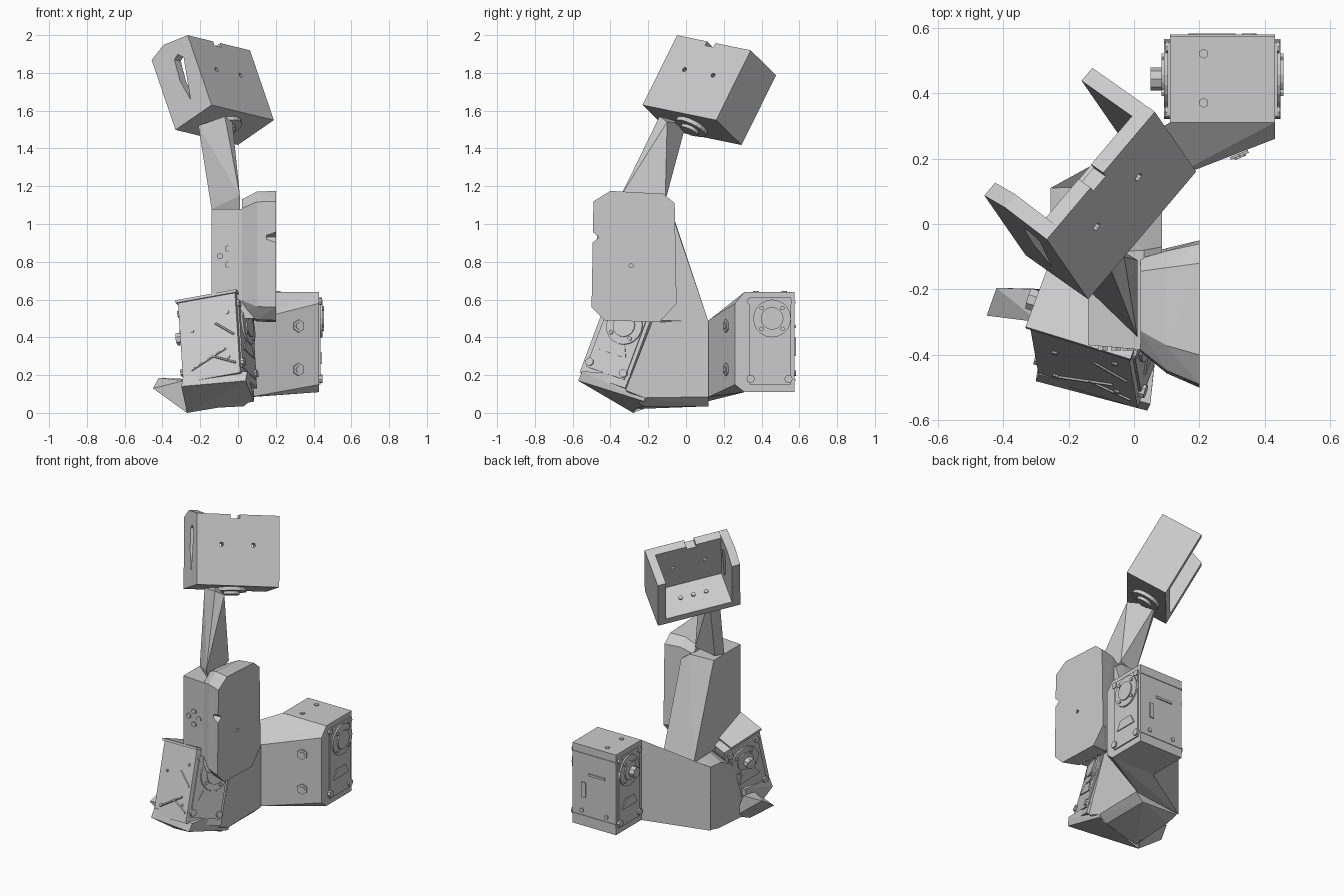
import bpy
import bmesh
from mathutils import Matrix, Vector

old = bpy.data.objects.get("Cube")
if old:
    bpy.data.objects.remove(old, do_unlink=True)

grey = bpy.data.materials.new("plain grey")
grey.use_nodes = True
grey.diffuse_color = (0.6, 0.6, 0.6, 1)
grey.node_tree.nodes["Principled BSDF"].inputs["Base Color"].default_value = (0.6, 0.6, 0.6, 1)

WORLD = Matrix.Identity(4)


def frame(origin, x_dir, y_dir):
    """Orthonormal placement from an origin and two directions."""
    x = Vector(x_dir).normalized()
    z = x.cross(Vector(y_dir)).normalized()
    m = Matrix((x, z.cross(x), z)).transposed().to_4x4()
    m.translation = origin
    return m


def hull(name, points, m=WORLD):
    """Convex solid around a handful of corner points."""
    bm = bmesh.new()
    verts = [bm.verts.new(m @ Vector(p)) for p in points]
    bmesh.ops.convex_hull(bm, input=verts)
    loose = [v for v in bm.verts if not v.link_faces]
    bmesh.ops.delete(bm, geom=loose, context='VERTS')
    bmesh.ops.dissolve_limit(bm, angle_limit=0.01, verts=bm.verts[:], edges=bm.edges[:])
    bmesh.ops.recalc_face_normals(bm, faces=bm.faces[:])
    mesh = bpy.data.meshes.new(name)
    bm.to_mesh(mesh)
    bm.free()
    mesh.materials.append(grey)
    obj = bpy.data.objects.new(name, mesh)
    bpy.context.collection.objects.link(obj)
    return obj


def box(name, lo, hi, m=WORLD):
    return hull(name, [(x, y, z) for x in (lo[0], hi[0])
                       for y in (lo[1], hi[1]) for z in (lo[2], hi[2])], m)


def prism(name, outline, lo, hi, m=WORLD):
    """Outline in local y and z, extruded along local x."""
    return hull(name, [(x, y, z) for x in (lo, hi) for y, z in outline], m)


def rod(name, centre, axis, radius, length, m=WORLD, sides=16):
    """Cylinder starting at centre and running along axis."""
    bm = bmesh.new()
    bmesh.ops.create_cone(bm, cap_ends=True, segments=sides, radius1=radius,
                          radius2=radius, depth=length)
    turn = Vector(axis).to_track_quat('Z', 'Y').to_matrix().to_4x4()
    shift = Matrix.Translation(Vector(centre) + Vector(axis).normalized() * length / 2)
    points = [m @ shift @ turn @ v.co for v in bm.verts]
    bm.free()
    return hull(name, points)


def cut(target, cutter):
    mod = target.modifiers.new("cut", 'BOOLEAN')
    mod.operation = 'DIFFERENCE'
    mod.solver = 'EXACT'
    mod.object = cutter
    bpy.context.view_layer.objects.active = target
    bpy.ops.object.modifier_apply(modifier=mod.name)
    bpy.data.objects.remove(cutter, do_unlink=True)


def motor(name, m, w, d, h):
    """Motor housing with side panels, horns and screws."""
    box(name + "_housing", (0, 0, 0), (w, d, h), m)
    for side, x, face in (("right", w, 1), ("left", 0, -1)):
        out = (face, 0, 0)
        tag = name + "_" + side
        box(tag + "_panel", (x, .025, .04), (x + face * .008, d - .02, h - .03), m)
        mid, high = d * .55, h - .14
        rod(tag + "_horn", (x, mid, high), out, .1, .018, m, 20)
        rod(tag + "_horn_cap", (x, mid, high), out, .06, .026, m)
        for a in (-1, 1):
            for b in (-1, 1):
                rod(tag + "_horn_screw", (x, mid + a * .055, high + b * .055), out,
                    .012, .026, m, 6)
            rod(tag + "_corner_screw", (x, d / 2 + a * .1, .07), out, .022, .018, m, 8)
            rod(tag + "_top_screw", (x, d / 2 + a * .1, h - .05), out, .02, .014, m, 8)
        ridge = [(.06, .15), (d - .05, .15), (d - .08, .21), (.09, .21)]
        prism(tag + "_ridge", ridge, x, x + face * .014, m)
    # protruding axle on one side only
    rod(name + "_axle", (0, d * .5, h - .15), (-1, 0, 0), .035, .06, m, 8)
    for y in (.06, .21):
        rod(name + "_lid_screw", (w * .32, y, h), (0, 0, 1), .015, .006, m, 6)
    for z in (.06, h - .06):
        box(name + "_seam", (0, d, z), (w, d + .004, z + .01), m)


# Rear motor with a slot and screws on its back
rear = Matrix.Translation((.11, .31, .11))
motor("rear_motor", rear, .32, .265, .53)
box("rear_motor_plug", (.22, .26, .19), (.25, .272, .29), rear)
box("rear_motor_rib", (.08, .26, .34), (.2, .272, .355), rear)
for x in (.07, .25):
    rod("rear_motor_back_screw", (x, .26, .1), (0, 1, 0), .014, .012, rear, 8)

# Front motor, leaning back and turned
front = frame((-.29, -.47, .16), (.94, -.29, .17), (.33, .89, -.31))
motor("front_motor", front, .32, .27, .45)
box("front_motor_lid", (-.01, -.01, .45), (.33, .22, .465), front)
for lo, hi in (((.05, .06), (.25, .15)), ((.17, .12), (.3, .06)), ((.2, .3), (.3, .22))):
    dx, dz = hi[0] - lo[0], hi[1] - lo[1]
    rod("front_motor_rib", (lo[0], 0, lo[1]), (dx, 0, dz), .006,
        Vector((dx, dz)).length, front, 6)
for x, z in ((.06, .07), (.07, .28), (.27, .35), (.26, .1)):
    rod("front_motor_screw", (x, 0, z), (0, -1, 0), .01, .006, front, 8)

# Sloping foot plate beneath the front motor, with side toe
hull("front_foot", [(-.3, -.48, .14), (.04, -.57, .17), (.085, -.22, .06), (-.27, -.28, 0),
                    (-.29, -.46, .2), (.05, -.55, .22), (.085, -.2, .2), (-.26, -.25, .2)])
hull("side_toe", [(-.45, -.28, .13), (-.42, -.195, .185), (-.27, -.28, 0), (-.22, -.2, .03),
                  (-.29, -.3, .17), (-.28, -.2, .18)])

# Central block
hull("centre_block", [(.085, -.18, .48), (.085, .12, .49), (-.255, .11, .48), (-.255, 0, .47),
                      (-.24, -.15, .4), (.085, -.32, .12), (.085, -.22, .08), (.085, .12, .085),
                      (.03, -.22, .035), (.03, .12, .035), (-.25, .02, .04), (-.25, .1, .06),
                      (-.25, -.28, .02)])

# Bracket from the block to the rear motor
hull("rear_bracket", [(.07, .12, .085), (.07, .12, .49), (.43, .26, .15), (.43, .26, .58),
                      (.43, .31, .11), (.43, .31, .64), (.11, .31, .11), (.11, .31, .64),
                      (-.255, .11, .06), (-.255, .11, .48)])
for z in (.23, .46):
    rod("bracket_boss", (.32, .215, z), (.37, -.93, 0), .034, .009, sides=6)
    rod("bracket_bolt", (.32, .215, z), (.37, -.93, 0), .018, .014, sides=8)

# Torso column with a leaning back
hull("torso_column", [(-.14, -.37, 1.08), (.03, -.385, 1.08), (.085, -.38, 1.04),
                      (.085, -.07, 1.04), (.03, -.08, 1.08), (-.14, -.09, 1.08),
                      (-.14, -.37, .5), (.085, -.39, .5), (.085, .12, .48), (-.14, .12, .48)])
for x, z in ((-.055, .87), (-.055, .785), (-.095, .83), (-.02, .83)):
    rod("torso_screw", (x, -.36, z), (0, -1, 0), .017, .026, sides=6)

# Eight-sided shield on the torso's side, tapering into the column
outline = [(-.49, 1.12), (-.4, 1.175), (-.12, 1.16), (-.06, 1.11),
           (-.05, .58), (-.14, .48), (-.43, .49), (-.5, .56)]
rings = ((.2, -.275, 1, 1), (.1, -.265, .85, .99), (.02, -.245, .65, .87))
shield = hull("torso_shield", [(x, mid + (y + .275) * wide, .83 + (z - .83) * tall)
                               for x, mid, wide, tall in rings for y, z in outline])
cut(shield, hull("notch_cutter", [(x, y, z) for x in (.15, .25)
                                  for y, z in ((-.52, .98), (-.52, .88), (-.46, .93))]))
cut(shield, rod("hole_cutter", (.18, -.29, .78), (1, 0, 0), .011, .05, sides=10))

# Tapering neck, twisted so its broad side runs diagonally
hull("neck", [(.01, -.345, 1.15), (.01, -.32, 1.06), (-.14, -.2, 1.08), (-.12, -.13, 1.09),
              (.01, -.11, 1.12), (-.21, -.05, 1.52), (-.17, 0, 1.53),
              (-.03, -.1, 1.54), (-.07, -.14, 1.57)])

# Tilted open head: front, floor and two cheeks
head = frame((-.14, -.23, 1.63), (.33, .39, -.08), (-.71, .5, -.49))
W, D, H, T = .517, .268, .431, .052
face = box("head_front", (0, 0, 0), (W, T, H), head)
box("head_floor", (T, T, 0), (W - T, D, T), head)
cheek = prism("head_left_cheek", [(0, 0), (D, 0), (D, H), (.165, H + .035), (0, H)], 0, T, head)
box("head_right_cheek", (W - T, T, 0), (W, D, H), head)
slot = [(.13, .355), (.1, .37), (.07, .335), (.115, .1), (.14, .23)]
cut(cheek, prism("slot_cutter", slot, -.1, .1, head))
cut(face, box("notch_cutter", (.21, -.1, H - .025), (.27, .1, H + .1), head))
for x in (.155, .355):
    cut(face, rod("hole_cutter", (x, -.05, .248), (0, 1, 0), .013, .2, head, 8))

# Swivel disc under the head
rod("head_swivel", (W / 2, D / 2, 0), (0, 0, -1), .09, .022, head, 20)
rod("head_swivel_hub", (W / 2, D / 2, 0), (0, 0, -1), .05, .04, head)
for x in (-.08, 0, .08):
    rod("floor_screw", (W / 2 + x, .15, T), (0, 0, 1), .014, .008, head, 6)
